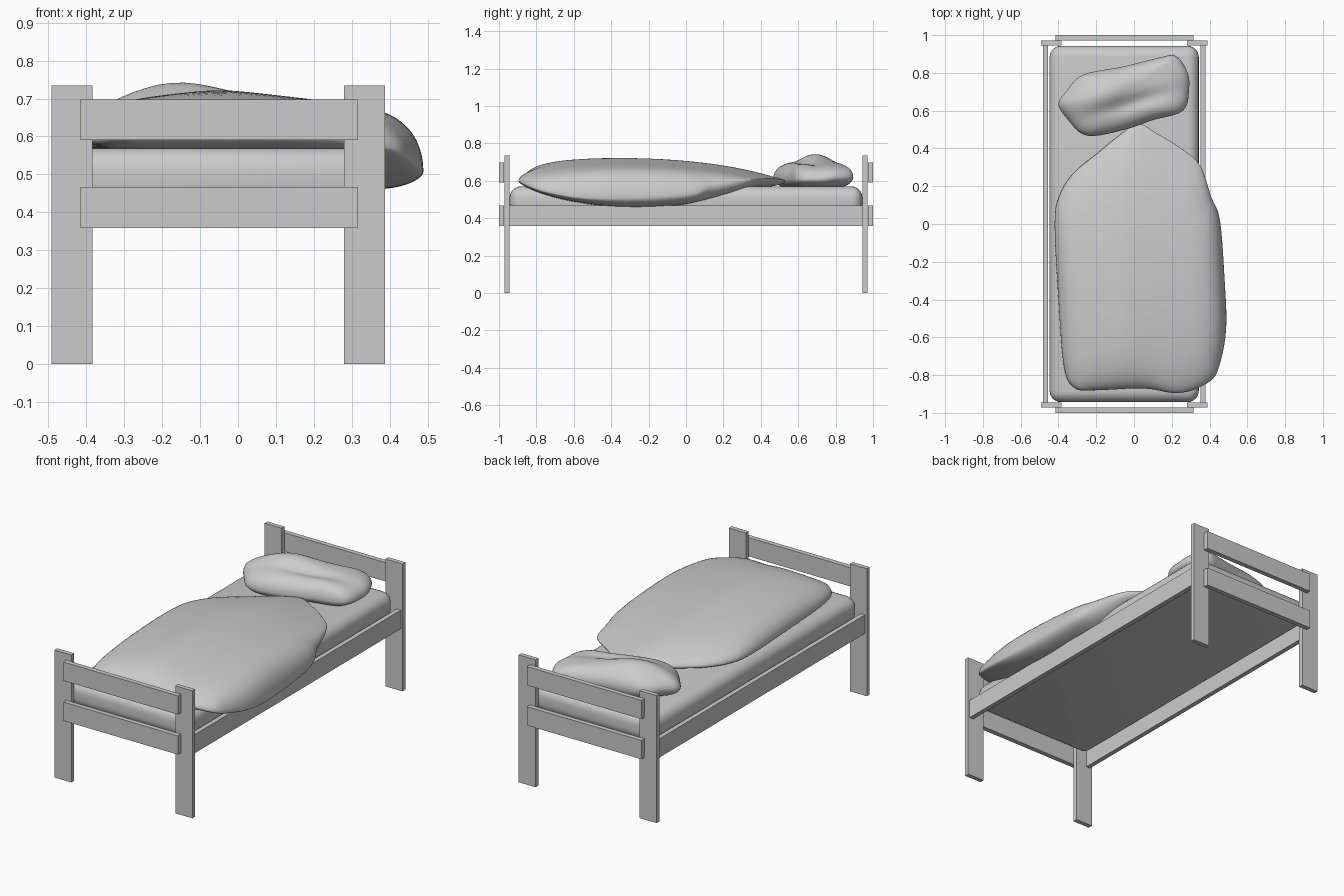
import bpy, bmesh, math
from mathutils import Vector

if "Cube" in bpy.data.objects:
    bpy.data.objects.remove(bpy.data.objects["Cube"])


def box(name, x0, x1, y0, y1, z0, z1):
    bpy.ops.mesh.primitive_cube_add(size=1, location=((x0 + x1) / 2, (y0 + y1) / 2, (z0 + z1) / 2))
    o = bpy.context.object
    o.name = name
    o.scale = (x1 - x0, y1 - y0, z1 - z0)
    bpy.ops.object.transform_apply(location=False, rotation=False, scale=True)
    return o


def smooth_loop(pts, n=5):
    # closed Catmull-Rom curve through the points
    pts = [Vector(p) for p in pts]
    out, k = [], len(pts)
    for i in range(k):
        a, b, c, d = (pts[(i + j - 1) % k] for j in range(4))
        for s in range(n):
            t = s / n
            out.append(0.5 * (2 * b + (c - a) * t + (2 * a - 5 * b + 4 * c - d) * t * t
                              + (3 * b - a - 3 * c + d) * t ** 3))
    return out


def cushion(name, outline, centre, top, bottom, power=3):
    # puffy closed shape: outline gives x, y and seam height; top/bottom give z(x, y)
    loop = smooth_loop(outline)
    n, c = len(loop), Vector(centre)
    bm = bmesh.new()
    steps = 20
    rings = []
    for k in range(1, 2 * steps):
        a = math.pi * k / (2 * steps)
        t = math.sin(a) ** 0.8
        h = max(0, 1 - t ** power) ** 0.5
        ring = []
        for p in loop:
            x, y = c.x + (p.x - c.x) * t, c.y + (p.y - c.y) * t
            target = top(x, y) if k < steps else bottom(x, y)
            ring.append(bm.verts.new((x, y, p.z + (target - p.z) * h)))
        rings.append(ring)
    for r, s in zip(rings, rings[1:]):
        for i in range(n):
            j = (i + 1) % n
            bm.faces.new((r[i], s[i], s[j], r[j]))
    for ring, f in ((rings[0], top), (rings[-1], bottom)):
        v = bm.verts.new((c.x, c.y, f(c.x, c.y)))
        for i in range(n):
            bm.faces.new((v, ring[i], ring[(i + 1) % n]))
    bmesh.ops.recalc_face_normals(bm, faces=bm.faces)
    me = bpy.data.meshes.new(name)
    bm.to_mesh(me)
    bm.free()
    me.shade_smooth()
    o = bpy.data.objects.new(name, me)
    bpy.context.collection.objects.link(o)
    return o


# Legs, end boards
for end, s in (("foot", -1), ("head", 1)):
    y0, y1 = sorted((s * 0.945, s * 0.971))
    box(end + "_leg_left", -0.492, -0.384, y0, y1, 0, 0.735)
    box(end + "_leg_right", 0.28, 0.388, y0, y1, 0, 0.735)
    y0, y1 = sorted((s * 0.972, s * 1.0))
    box(end + "_lower_board", -0.415, 0.316, y0, y1, 0.359, 0.467)
    box(end + "_upper_board", -0.415, 0.316, y0, y1, 0.59, 0.698)

# Side rails
box("side_rail_left", -0.481, -0.454, -0.945, 0.945, 0.359, 0.467)
box("side_rail_right", 0.352, 0.379, -0.945, 0.945, 0.359, 0.467)

# Mattress
m = box("mattress", -0.447, 0.343, -0.943, 0.943, 0.415, 0.57)
b = m.modifiers.new("round", "BEVEL")
b.width, b.segments = 0.06, 6
bpy.ops.object.shade_smooth()

# Duvet, hanging over the right side
duvet_outline = [
    (0.02, 0.53, 0.60), (0.12, 0.48, 0.61), (0.25, 0.40, 0.61), (0.35, 0.31, 0.60),
    (0.41, 0.14, 0.57), (0.455, 0.02, 0.53), (0.48, -0.3, 0.51), (0.488, -0.55, 0.51),
    (0.455, -0.74, 0.54), (0.40, -0.835, 0.57), (0.24, -0.895, 0.60), (0.05, -0.87, 0.60),
    (-0.2, -0.88, 0.60), (-0.31, -0.87, 0.60), (-0.37, -0.76, 0.59), (-0.40, -0.4, 0.59),
    (-0.42, 0.0, 0.59), (-0.395, 0.15, 0.59), (-0.32, 0.27, 0.59), (-0.2, 0.37, 0.59),
    (-0.09, 0.46, 0.595)]


def duvet_top(x, y):
    slope = math.hypot(x + 0.05, 0.05) - 0.05
    return 0.722 - 0.13 * (y + 0.35) ** 2 - 0.12 * slope


def duvet_bottom(x, y):
    side = min(1, max(0, (x - 0.1) / 0.2))
    drop = 0.457 + 0.24 * (y + 0.25) ** 2
    return 0.56 + (min(drop, 0.56) - 0.56) * side


cushion("duvet", duvet_outline, (0.03, -0.25, 0), duvet_top, duvet_bottom, 8)

# Pillow, lying askew with a soft dent along its length
pillow_outline = [
    (-0.40, 0.63, 0.62), (-0.36, 0.70, 0.63), (-0.27, 0.79, 0.63), (-0.05, 0.835, 0.63),
    (0.13, 0.88, 0.62), (0.22, 0.89, 0.62), (0.28, 0.81, 0.62), (0.292, 0.72, 0.61),
    (0.26, 0.60, 0.61), (0.10, 0.55, 0.61), (-0.05, 0.50, 0.61), (-0.20, 0.467, 0.61),
    (-0.28, 0.48, 0.61), (-0.34, 0.54, 0.61)]


def pillow_top(x, y):
    v = (y - 0.68) - 0.27 * (x + 0.05)
    ridge = 0.045 * math.exp(-((v - 0.04) / 0.1) ** 2 - ((x + 0.16) / 0.17) ** 2)
    dent = 0.018 * math.exp(-((v + 0.05) / 0.04) ** 2 - (x / 0.2) ** 2)
    return 0.698 + ridge - dent


cushion("pillow", pillow_outline, (-0.05, 0.68, 0), pillow_top, lambda x, y: 0.558, 4)
